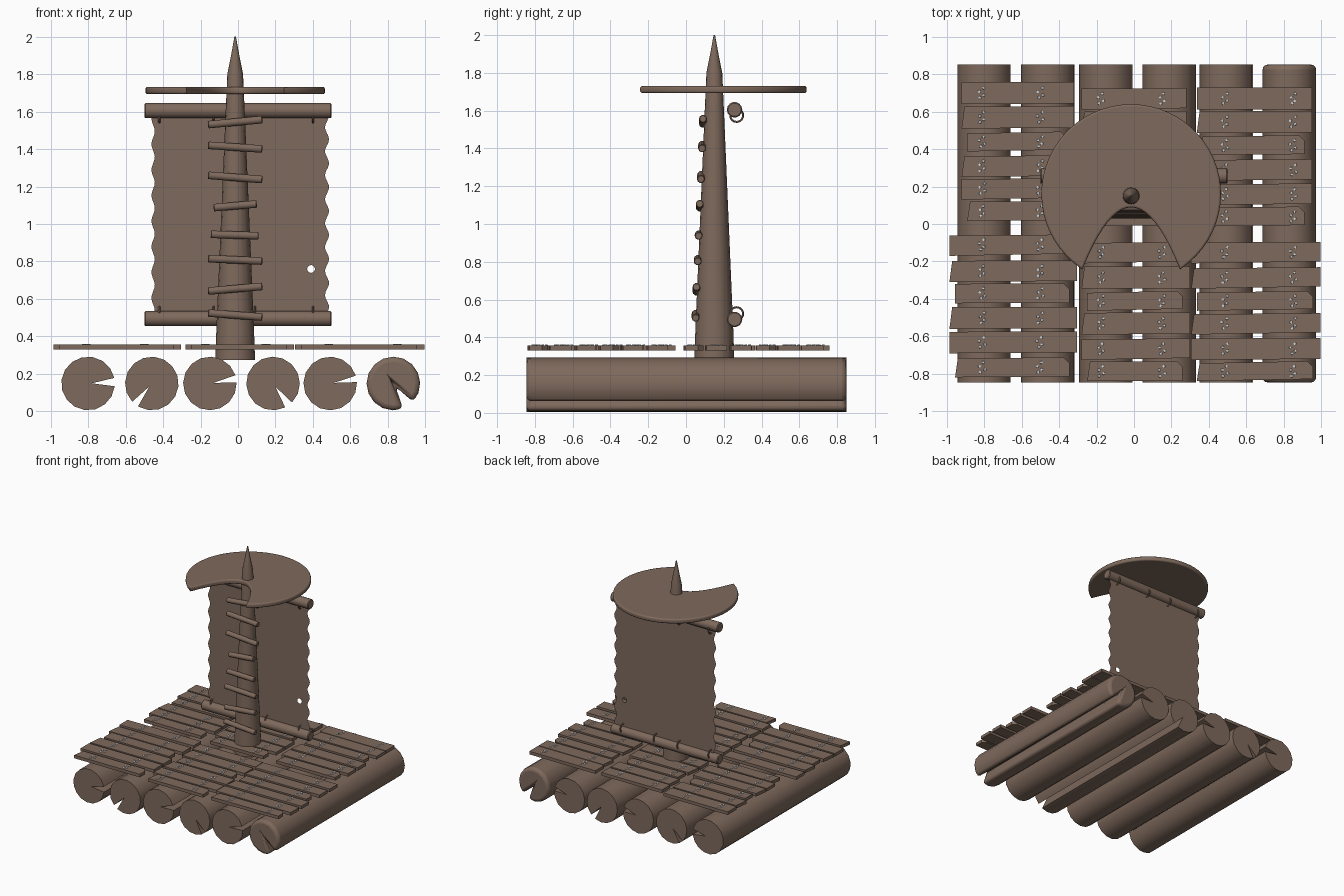
import bpy, bmesh, math, random
from mathutils import Vector, Matrix

if "Cube" in bpy.data.objects:
    bpy.data.objects.remove(bpy.data.objects["Cube"])

random.seed(4)


def material(name, rgb):
    m = bpy.data.materials.new(name)
    m.diffuse_color = (*rgb, 1)
    m.use_nodes = True
    m.node_tree.nodes["Principled BSDF"].inputs["Base Color"].default_value = m.diffuse_color
    return m


WOOD = material("brown wood", (0.21, 0.142, 0.107))
NAIL = material("pale metal", (0.62, 0.66, 0.70))


def finish(name, bm, mat, smooth=None):
    bmesh.ops.recalc_face_normals(bm, faces=bm.faces)
    me = bpy.data.meshes.new(name)
    bm.to_mesh(me)
    bm.free()
    ob = bpy.data.objects.new(name, me)
    bpy.context.collection.objects.link(ob)
    me.materials.append(mat)
    if smooth:
        bpy.ops.object.select_all(action='DESELECT')
        ob.select_set(True)
        bpy.context.view_layer.objects.active = ob
        bpy.ops.object.shade_smooth_by_angle(angle=math.radians(smooth))
    return ob


def prism(bm, points, offset):
    """Extrude a closed outline along an offset vector."""
    f = bm.faces.new([bm.verts.new(p) for p in points])
    ext = bmesh.ops.extrude_face_region(bm, geom=[f], use_keep_orig=True)
    vs = [v for v in ext["geom"] if isinstance(v, bmesh.types.BMVert)]
    bmesh.ops.translate(bm, verts=vs, vec=offset)


def lathe(bm, profile, sides, matrix=Matrix()):
    """Revolve (radius, z) pairs around local z, with closed ends."""
    rings = [[bm.verts.new(matrix @ Vector((r * math.cos(k * math.tau / sides),
                                            r * math.sin(k * math.tau / sides), z)))
              for k in range(sides)] for r, z in profile]
    for a, b in zip(rings, rings[1:]):
        for k in range(sides):
            j = (k + 1) % sides
            bm.faces.new((a[k], a[j], b[j], b[k]))
    bm.faces.new(rings[0][::-1])
    bm.faces.new(rings[-1])


def rod(name, p, q, r, bevel=0.006, sides=14):
    p, q = Vector(p), Vector(q)
    d = q - p
    m = Matrix.Translation(p) @ d.to_track_quat('Z', 'Y').to_matrix().to_4x4()
    bm = bmesh.new()
    n = d.length
    lathe(bm, [(r - bevel, 0), (r, bevel), (r, n - bevel), (r - bevel, n)], sides, m)
    return finish(name, bm, WOOD, 40)


def flat_shape(name, outlines, extrude=0, bevel=0):
    """Filled 2D curve turned into a mesh object."""
    cu = bpy.data.curves.new(name, 'CURVE')
    cu.dimensions, cu.fill_mode = '2D', 'BOTH'
    cu.extrude, cu.bevel_depth, cu.bevel_resolution = extrude, bevel, 2
    for pts in outlines:
        s = cu.splines.new('POLY')
        s.points.add(len(pts) - 1)
        for sp, (x, y) in zip(s.points, pts):
            sp.co = (x, y, 0, 1)
        s.use_cyclic_u = True
    ob = bpy.data.objects.new(name, cu)
    bpy.context.collection.objects.link(ob)
    bpy.ops.object.select_all(action='DESELECT')
    ob.select_set(True)
    bpy.context.view_layer.objects.active = ob
    bpy.ops.object.convert(target='MESH')
    ob = bpy.context.view_layer.objects.active
    ob.data.materials.clear()
    ob.data.materials.append(WOOD)
    return ob


# Logs with a wedge split running along them: x, split direction, half width
LOGS = [(-0.80, 3, 9), (-0.46, 231, 8), (-0.15, 10, 8),
        (0.187, -54, 9), (0.492, 10, 7), (0.829, -56, 13)]
for i, (x, ang, half) in enumerate(LOGS):
    n, r, zc = 15, 0.143, 0.149
    pts = [(x + 0.02 * math.cos(math.radians(ang)), -0.845,
            zc + 0.02 * math.sin(math.radians(ang)))]
    for k in range(n + 1):
        a = math.radians(ang + half + (360 - 2 * half) * k / n)
        pts.append((x + r * math.cos(a), -0.845, zc + r * math.sin(a)))
    bm = bmesh.new()
    prism(bm, pts, (0, 1.695, 0))
    log = finish("log_%d" % (i + 1), bm, WOOD, 30)
    if i == 5:  # the last log is worn round at its ends
        bv = log.modifiers.new("worn_ends", 'BEVEL')
        bv.width, bv.segments, bv.limit_method = 0.03, 3, 'ANGLE'
        bv.angle_limit = math.radians(50)

# Deck planks: three columns of twelve, two nail columns each
ROWS_SIDE = [0.70, 0.57, 0.44, 0.31, 0.19, 0.07, -0.11, -0.25, -0.37, -0.50, -0.63, -0.765]
ROWS = [0.67, 0.545, 0.42, 0.29, 0.16, 0.04, -0.15, -0.285, -0.41, -0.53, -0.665, -0.785]
COLUMNS = [("left", ROWS_SIDE, -0.92, -0.32, -0.985, -0.305, (-0.81, -0.50)),
           ("middle", ROWS, -0.28, 0.28, -0.28, 0.30, (-0.175, 0.15)),
           ("right", ROWS, 0.335, 0.95, 0.305, 0.995, (0.485, 0.85))]
nails = bmesh.new()
for name, rows, b0, b1, f0, f1, nail_x in COLUMNS:
    for i, y in enumerate(rows):
        x0, x1 = (b0, b1) if i < 6 else (f0, f1)
        if i % 3 == 2:  # every third plank is shorter and narrower
            x0, x1 = x0 + 0.03, x1 - 0.04
        h = 0.053 if i % 3 == 2 else 0.06
        t = random.uniform(0, 0.012)
        chip = 0.03
        pts = [(x0, y - h, 0.331), (x1, y - h + t, 0.331)]
        if i % 3 == 2:  # broken corner
            pts += [(x1, y + h - chip, 0.331), (x1 - chip, y + h, 0.331)]
        else:
            pts += [(x1, y + h - t / 2, 0.331)]
        pts += [(x0 + 0.015 * (i % 2), y + h - t, 0.331)]
        bm = bmesh.new()
        prism(bm, pts, (0, 0, 0.026))
        finish("plank_%s_%d" % (name, i + 1), bm, WOOD)
        for nx in nail_x:
            for dx, dy in ((-0.013, 0.006), (0.009, 0.026), (0.011, -0.012), (-0.009, -0.026)):
                m = Matrix.Translation((nx + dx + random.uniform(-.004, .004), y + dy, 0.356))
                lathe(nails, [(0.0085, 0), (0.007, 0.005)], 7, m)
finish("deck_nails", nails, NAIL)

# Mast with a pointed tip
bm = bmesh.new()
lathe(bm, [(0.106, 0.275), (0.10, 0.45), (0.05, 1.62), (0.042, 1.80), (0.022, 1.90), (0.004, 2.0)],
      16, Matrix.Translation((-0.015, 0.15, 0)))
finish("mast", bm, WOOD, 30)

# Climbing rungs, each at its own tilt: x left, x right, z left, z right
RUNGS = [(-.16, .13, 1.53, 1.557), (-.16, .13, 1.42, 1.40), (-.16, .13, 1.26, 1.237),
         (-.13, .10, 1.087, 1.107), (-.145, .11, .945, .937), (-.16, .13, .815, .802),
         (-.16, .13, .642, .667), (-.16, .13, .525, .503)]
for i, (xa, xb, za, zb) in enumerate(RUNGS):
    y = 0.05 + 0.04 * (za - 0.5) / 1.03
    rod("rung_%d" % (i + 1), (xa, y, za), (xb, y, zb), 0.021, 0.004, 10)

# Sail booms
rod("upper_boom", (-0.5, 0.257, 1.605), (0.5, 0.257, 1.605), 0.041)
rod("lower_boom", (-0.5, 0.257, 0.495), (0.5, 0.257, 0.495), 0.041)

# Sail: thin sheet with wavy sides and one round hole
N = 56
right = [(0.475 + 0.011 * math.sin(k * 0.93), 0.525 + 1.06 * k / N) for k in range(N + 1)]
left = [(-0.453 + 0.009 * math.sin(k * 0.87 + 1), 0.525 + 1.06 * k / N) for k in range(N, -1, -1)]
hole = [(0.39 + 0.021 * math.cos(k * math.tau / 12), 0.76 + 0.021 * math.sin(k * math.tau / 12))
        for k in range(12)]
sail = flat_shape("sail", [right + left, hole])
sail.rotation_euler = (math.radians(90), 0, 0)
sail.location = (0, 0.262, 0)

# Small ties holding the sail to the booms
for z, tag, sgn in ((0.495, "lower", 1), (1.605, "upper", -1)):
    for i, x in enumerate((-0.42, -0.13, 0.09, 0.40)):
        bpy.ops.mesh.primitive_torus_add(major_segments=14, minor_segments=5, major_radius=0.034,
                                         minor_radius=0.006, location=(x, 0.268, z + sgn * 0.03),
                                         rotation=(0, math.radians(90), 0))
        ob = bpy.context.object
        ob.name = "%s_tie_%d" % (tag, i + 1)
        ob.data.materials.append(WOOD)

# Crescent canopy: round outside, arched bite at the front
cx, cy, R = -0.015, 0.16, 0.468
a0 = math.atan2(-0.385, 0.265)
outer = [(cx + R * math.cos(a0 + (math.pi - 2 * a0) * k / 48),
          cy + R * math.sin(a0 + (math.pi - 2 * a0) * k / 48)) for k in range(49)]
inner = [(cx + 0.265 * u, 0.10 - 0.325 * u * u) for u in [(k - 10) / 10 for k in range(1, 20)]]
canopy = flat_shape("crescent_canopy", [outer + inner], 0.008, 0.011)
canopy.location = (0, 0, 1.712)
bpy.ops.object.shade_smooth_by_angle(angle=math.radians(35))
